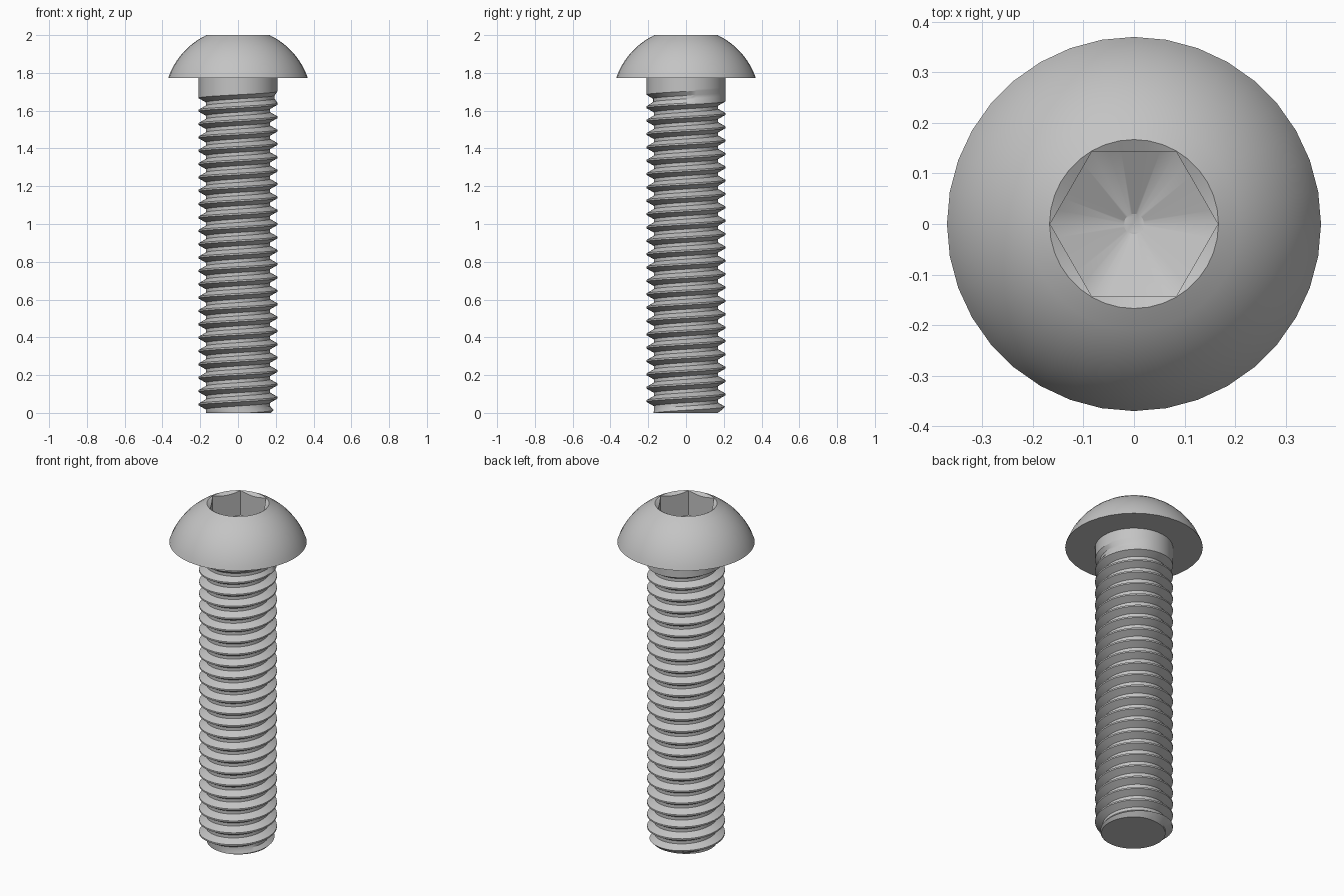
import bpy, bmesh
from math import cos, sin, pi, sqrt, radians

cube = bpy.data.objects.get("Cube")
if cube:
    bpy.data.objects.remove(cube, do_unlink=True)

steel = bpy.data.materials.new("grey_steel")
steel.use_nodes = True
GREY = (0.55, 0.55, 0.55, 1)
steel.diffuse_color = GREY
steel.node_tree.nodes["Principled BSDF"].inputs["Base Color"].default_value = GREY

HEAD_Z, TOP_Z = 1.772, 2.0
HEAD_R, SHANK_R, ROOT_R, SOCKET_R = 0.37, 0.209, 0.17, 0.166
PITCH, CREST_Z, TIP_R = 0.0707, 0.045, 0.175


def finish(bm, name):
    """Turn a bmesh into a smooth-shaded steel object."""
    bmesh.ops.recalc_face_normals(bm, faces=bm.faces)
    mesh = bpy.data.meshes.new(name)
    bm.to_mesh(mesh)
    bm.free()
    mesh.materials.append(steel)
    obj = bpy.data.objects.new(name, mesh)
    bpy.context.collection.objects.link(obj)
    bpy.ops.object.select_all(action='DESELECT')
    obj.select_set(True)
    bpy.context.view_layer.objects.active = obj
    bpy.ops.object.shade_smooth_by_angle(angle=radians(30))
    return obj


# Domed head with a chamfered hexagonal socket, built as stacked rings
SIDES = 36
bm = bmesh.new()


def ring(shape):
    """Add a ring whose (radius, height) is given by shape(angle)."""
    verts = []
    for i in range(SIDES):
        a = 2 * pi * i / SIDES
        r, z = shape(a)
        verts.append(bm.verts.new((r * cos(a), r * sin(a), z)))
    return verts


def hex_radius(a):
    return SOCKET_R * cos(pi / 6) / cos(a % (pi / 3) - pi / 6)


rise = 0.125                      # dome centre lies this far below the head's underside
dome = sqrt(HEAD_R ** 2 + rise ** 2)
rings = [ring(lambda a: (SHANK_R, HEAD_Z))]
STEPS = 10
for k in range(STEPS + 1):
    z = HEAD_Z + (TOP_Z - HEAD_Z) * k / STEPS
    r = sqrt(dome ** 2 - (z - HEAD_Z + rise) ** 2)
    rings.append(ring(lambda a: (r, z)))
rings.append(ring(lambda a: (hex_radius(a), TOP_Z - 0.6 * (SOCKET_R - hex_radius(a)))))
rings.append(ring(lambda a: (hex_radius(a), 1.853)))
rings.append(ring(lambda a: (0.02, 1.78)))
for low, high in zip(rings, rings[1:]):
    for i in range(SIDES):
        n = (i + 1) % SIDES
        bm.faces.new((low[i], low[n], high[n], high[i]))
bm.faces.new(rings[-1])
bmesh.ops.remove_doubles(bm, verts=bm.verts, dist=0.0005)
finish(bm, "socket_head")

# Threaded shank: a helical lattice of crest and root lines, fading into a plain neck
COLS = 48
PROFILE = ((-1 / 16, 0), (1 / 16, 0), (3 / 8, 1), (5 / 8, 1))   # (fraction of pitch, groove depth)
FADE_START, FADE_END = 23.7, 24.2
bm = bmesh.new()
columns = []
for i in range(COLS):
    a = 2 * pi * i / COLS
    column = []
    for j in range(-2, 27):
        for part, depth in PROFILE:
            turn = j + i / COLS
            z = CREST_Z + PITCH * (turn + part - 0.5)
            fade = min(1, max(0, (FADE_END - turn - 1) / (FADE_END - FADE_START)))
            r = SHANK_R - (SHANK_R - ROOT_R) * depth * fade
            r = min(r, TIP_R + max(z, -0.1))
            column.append(bm.verts.new((r * cos(a), r * sin(a), z)))
    columns.append(column)
for i in range(COLS):
    here = columns[i]
    after = columns[i + 1] if i + 1 < COLS else columns[0][len(PROFILE):]
    for k in range(len(after) - 1):
        bm.faces.new((here[k], after[k], after[k + 1], here[k + 1]))

# Trim flat at the tip and under the head, then close the tip
for z, up in ((0, -1), (HEAD_Z, 1)):
    bmesh.ops.bisect_plane(bm, geom=bm.verts[:] + bm.edges[:] + bm.faces[:],
                           plane_co=(0, 0, z), plane_no=(0, 0, up), clear_outer=True)
tip = [e for e in bm.edges if e.is_boundary and all(v.co.z < 0.001 for v in e.verts)]
bmesh.ops.contextual_create(bm, geom=tip)
finish(bm, "threaded_shank")
